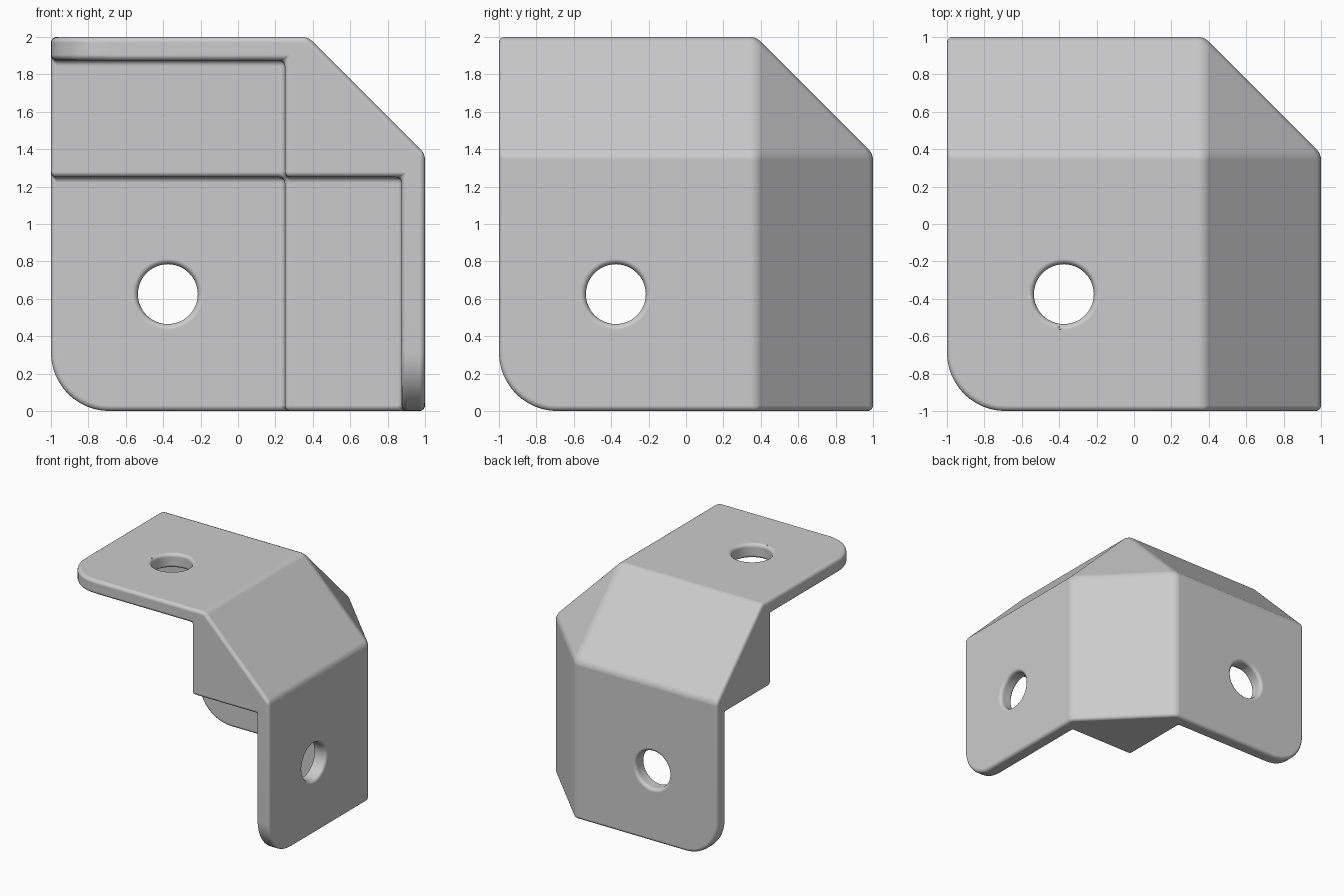
import bpy, bmesh, math
from mathutils import Matrix, Vector

cube = bpy.data.objects.get("Cube")
if cube:
    bpy.data.objects.remove(cube)

WALL, BAR, CHAMFER = 0.125, 0.75, 0.625   # depths measured inward from the outer faces
HOLE_R, HOLE_POS = 0.16, -0.375
CORNER = Vector((1, 1, 2))                # where the three plates would meet

metal = bpy.data.materials.new("grey metal")
metal.use_nodes = True
grey = (0.6, 0.6, 0.6, 1)
metal.diffuse_color = grey
metal.node_tree.nodes["Principled BSDF"].inputs["Base Color"].default_value = grey


def new_object(name, bm):
    mesh = bpy.data.meshes.new(name)
    bmesh.ops.recalc_face_normals(bm, faces=bm.faces)
    bm.to_mesh(mesh)
    bm.free()
    obj = bpy.data.objects.new(name, mesh)
    bpy.context.collection.objects.link(obj)
    return obj


def box(bm, low, high):
    low, high = Vector(low), Vector(high)
    place = Matrix.Translation((low + high) / 2) @ Matrix.Diagonal((high - low).to_4d())
    place[3][3] = 1
    bmesh.ops.create_cube(bm, size=1, matrix=place)


def slice_off(bm, point, normal):
    geom = bm.verts[:] + bm.edges[:] + bm.faces[:]
    cut = bmesh.ops.bisect_plane(bm, geom=geom, plane_co=point, plane_no=normal, clear_outer=True)
    rim = [e for e in cut["geom_cut"] if isinstance(e, bmesh.types.BMEdge)]
    bmesh.ops.edgeloop_fill(bm, edges=rim)


# Outer block: rounded free corners, chamfered edges and a chamfered tip
bm = bmesh.new()
box(bm, (-1, -1, 0), CORNER)
free = [e for e in bm.edges
        if sum(all(abs(v.co[i] - CORNER[i] + 2) < 0.01 for v in e.verts) for i in range(3)) == 2]
bmesh.ops.bevel(bm, geom=free, offset=0.3125, segments=12, profile=0.5, affect='EDGES')
for normal in ((1, 1, 0), (1, 0, 1), (0, 1, 1)):
    slice_off(bm, CORNER - Vector((CHAMFER, 0, 0) if normal[0] else (0, CHAMFER, 0)), normal)
slice_off(bm, CORNER - Vector((CHAMFER, CHAMFER, 0)), (1, 1, 1))
bracket = new_object("corner_bracket", bm)

# Cutters: three hollows leave the plates and thick ribs, three cylinders drill the holes
cutters = []
for axis in range(3):
    depth = Vector((BAR, BAR, BAR))
    depth[axis] = WALL
    bm = bmesh.new()
    box(bm, (-2, -2, -1), CORNER - depth)
    cutters.append(new_object("hollow_cutter", bm))
for axis in range(3):
    centre = Vector((HOLE_POS, HOLE_POS, 1 + HOLE_POS))
    centre[axis] = CORNER[axis]
    turn = Vector((0, 0, 1)).rotation_difference(Vector([float(i == axis) for i in range(3)]))
    bm = bmesh.new()
    bmesh.ops.create_cone(bm, cap_ends=True, segments=48, radius1=HOLE_R, radius2=HOLE_R, depth=0.6,
                          matrix=Matrix.Translation(centre) @ turn.to_matrix().to_4x4())
    cutters.append(new_object("hole_cutter", bm))
for cutter in cutters:
    cutter.hide_render = True
    mod = bracket.modifiers.new("cut", 'BOOLEAN')
    mod.operation, mod.solver, mod.object = 'DIFFERENCE', 'EXACT', cutter

# Bake the cuts and merge flat faces
bpy.context.view_layer.update()
baked = bpy.data.meshes.new_from_object(bracket.evaluated_get(bpy.context.evaluated_depsgraph_get()))
bracket.modifiers.clear()
bracket.data = baked
for cutter in cutters:
    bpy.data.objects.remove(cutter)
bm = bmesh.new()
bm.from_mesh(baked)
bmesh.ops.remove_doubles(bm, verts=bm.verts, dist=0.0005)
bmesh.ops.dissolve_limit(bm, angle_limit=0.01, verts=bm.verts, edges=bm.edges)
bm.to_mesh(baked)
bm.free()
baked.materials.clear()
baked.materials.append(metal)

# Soft rounded edges
bpy.ops.object.select_all(action='DESELECT')
bracket.select_set(True)
bpy.context.view_layer.objects.active = bracket
bevel = bracket.modifiers.new("soft_edges", 'BEVEL')
bevel.width, bevel.segments = 0.03, 4
bevel.limit_method, bevel.angle_limit = 'ANGLE', math.radians(30)
bevel.use_clamp_overlap = False
bevel.harden_normals = True
for face in baked.polygons:
    face.use_smooth = True
